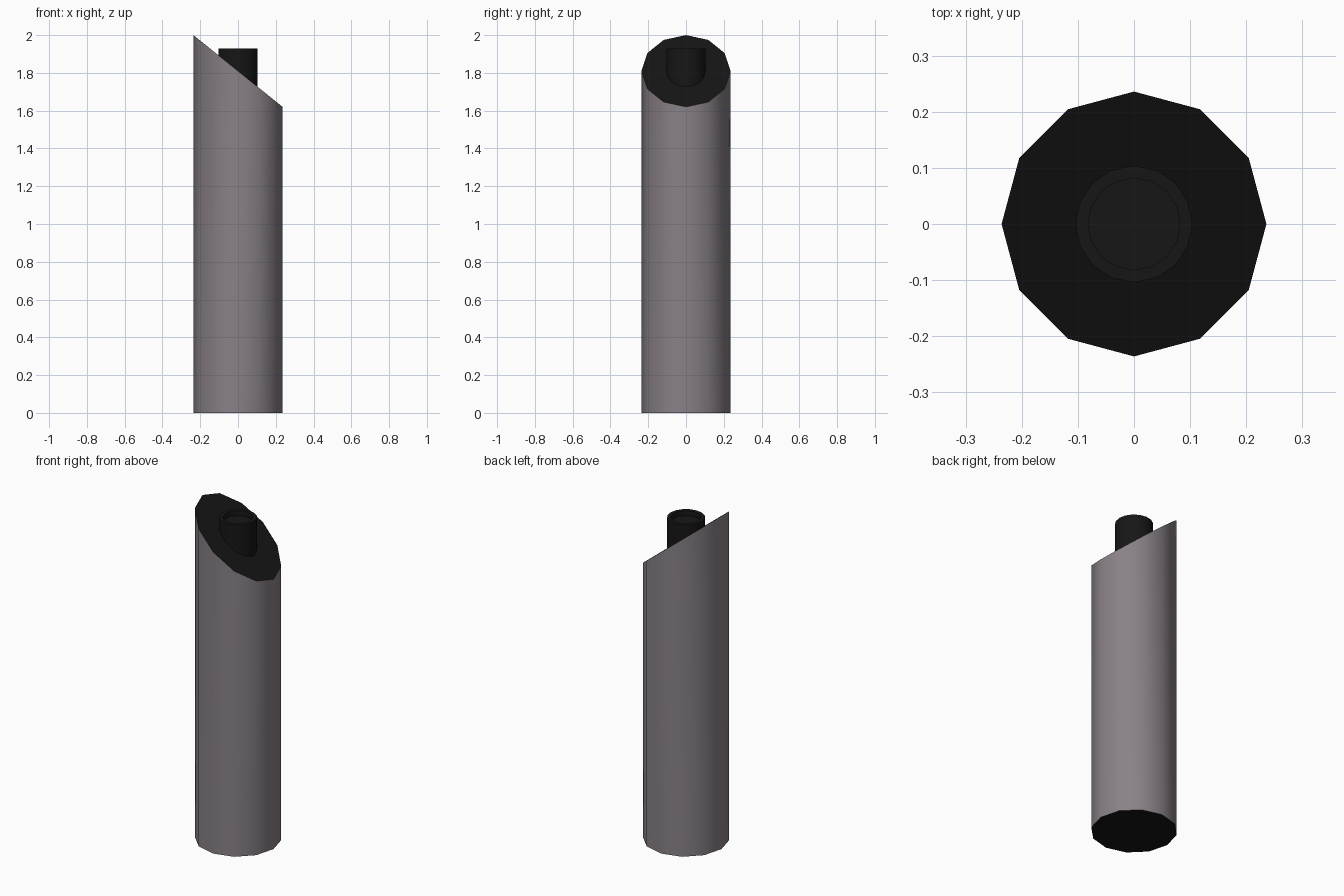
import bpy, bmesh, math

if "Cube" in bpy.data.objects:
    bpy.data.objects.remove(bpy.data.objects["Cube"])

R, TOP_HIGH, TOP_LOW = 0.236, 2.0, 1.62
SLOPE = (TOP_LOW - TOP_HIGH) / (2 * R)


def slant(x):
    return TOP_HIGH + SLOPE * (x + R)


def material(name, color):
    m = bpy.data.materials.new(name)
    m.diffuse_color = color
    m.use_nodes = True
    m.node_tree.nodes["Principled BSDF"].inputs["Base Color"].default_value = m.diffuse_color
    return m


shell = material("mauve_grey", (0.25, 0.22, 0.245, 1))
dark = material("black", (0.008, 0.008, 0.008, 1))


def lofted(name, sides, rings, mats, cap_mat=0):
    """Join rings of (radius, z function of x), closing both ends."""
    bm = bmesh.new()
    loops = []
    for r, zf in rings:
        loop = []
        for i in range(sides):
            a = 2 * math.pi * i / sides
            x, y = r * math.cos(a), r * math.sin(a)
            loop.append(bm.verts.new((x, y, zf(x))))
        loops.append(loop)
    for a, b in zip(loops, loops[1:]):
        for i in range(sides):
            j = (i + 1) % sides
            bm.faces.new((a[i], a[j], b[j], b[i]))
    for cap in (loops[0][::-1], loops[-1]):
        bm.faces.new(cap).material_index = cap_mat
    bm.normal_update()
    me = bpy.data.meshes.new(name)
    bm.to_mesh(me)
    bm.free()
    ob = bpy.data.objects.new(name, me)
    bpy.context.collection.objects.link(ob)
    for m in mats:
        me.materials.append(m)
    bpy.ops.object.select_all(action='DESELECT')
    ob.select_set(True)
    bpy.context.view_layer.objects.active = ob
    bpy.ops.object.shade_smooth_by_angle(angle=math.radians(35))
    return ob


# Post body with slanted dark top and dark base
lofted("post_body", 12, [(R, lambda x: 0.0), (R, slant)], [shell, dark], 1)

# Small dark cup standing on the slanted top, with a shallow recess
lofted("top_cup", 16, [
    (0.104, lambda x: slant(x) - 0.01),
    (0.104, lambda x: 1.93),
    (0.082, lambda x: 1.93),
    (0.082, lambda x: 1.90),
], [dark])
